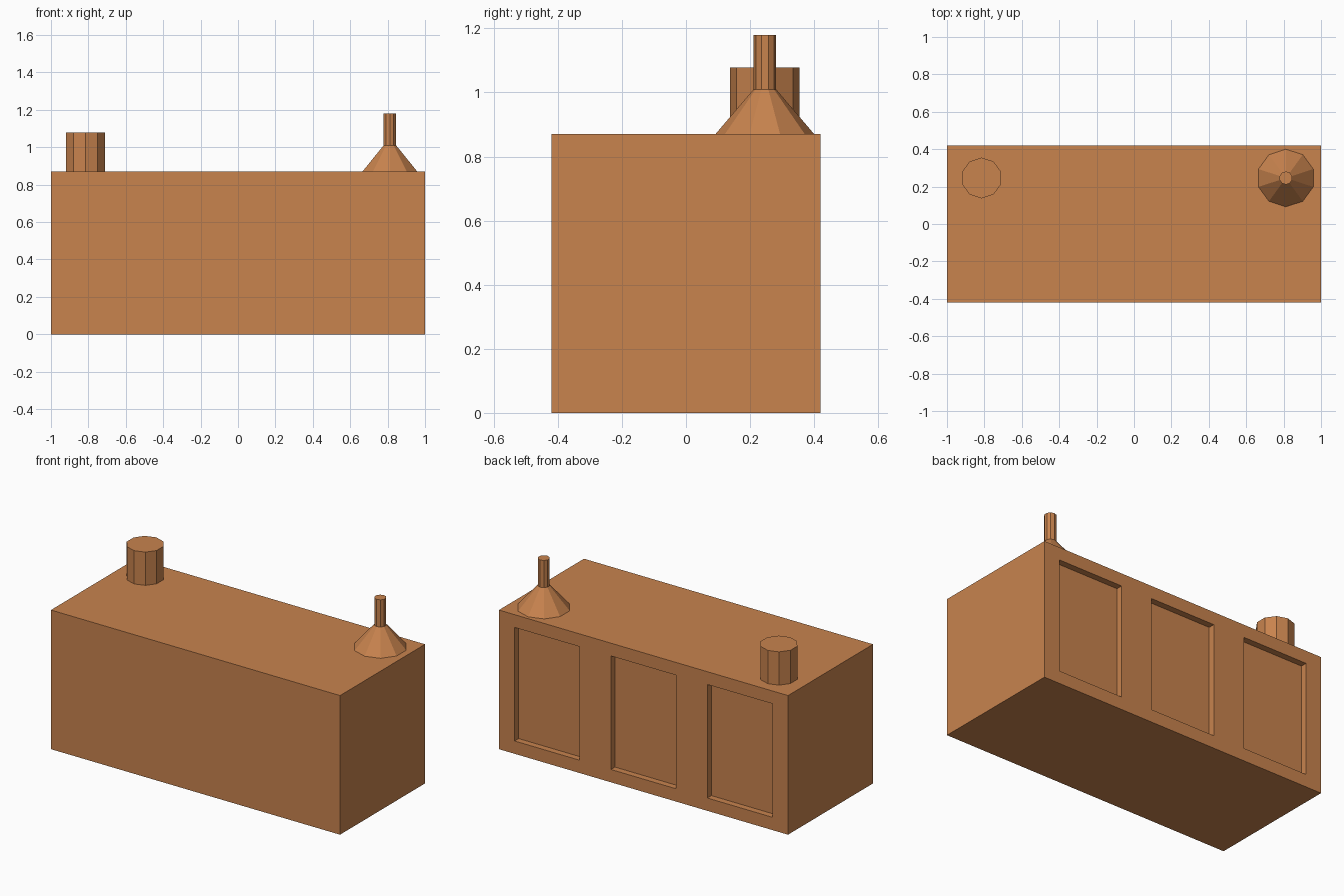
import bpy

if "Cube" in bpy.data.objects:
    bpy.data.objects.remove(bpy.data.objects["Cube"])

copper = bpy.data.materials.new("copper_brown")
copper.diffuse_color = (0.578, 0.227, 0.076, 1)
copper.use_nodes = True
copper.node_tree.nodes["Principled BSDF"].inputs["Base Color"].default_value = copper.diffuse_color

TOP = 0.87      # height of the main block
HALF_Y = 0.42   # half depth of the main block


def finish(name):
    ob = bpy.context.object
    ob.name = name
    ob.data.materials.append(copper)
    return ob


def box(name, lo, hi):
    bpy.ops.mesh.primitive_cube_add(
        size=1, location=[(a + b) / 2 for a, b in zip(lo, hi)])
    ob = bpy.context.object
    ob.scale = [b - a for a, b in zip(lo, hi)]
    bpy.ops.object.transform_apply(location=False, rotation=False, scale=True)
    return finish(name)


def frustum(name, x, r1, r2, z0, z1):
    # ten-sided, with one corner pointing along +y
    bpy.ops.mesh.primitive_cone_add(
        vertices=10, radius1=r1, radius2=r2, depth=z1 - z0,
        location=(x, 0.246, (z0 + z1) / 2))
    return finish(name)


# Main block
body = box("main_block", (-1, -HALF_Y, 0), (1, HALF_Y, TOP))

# Three shallow recessed panels in the back
for i in (-1, 0, 1):
    cx = i * 0.667
    cutter = box(f"panel_cutter_{i + 2}",
                 (cx - 0.225, HALF_Y - 0.04, 0.08),
                 (cx + 0.225, HALF_Y + 0.1, 0.79))
    cutter.hide_render = True
    cutter.hide_set(True)
    cut = body.modifiers.new(f"panel_{i + 2}", 'BOOLEAN')
    cut.operation = 'DIFFERENCE'
    cut.solver = 'EXACT'
    cut.object = cutter

# Short wide stub on the left
frustum("round_stub", -0.815, 0.109, 0.109, TOP, 1.078)

# Funnel and thin pipe on the right
frustum("funnel", 0.812, 0.154, 0.035, TOP, 1.01)
frustum("pipe", 0.812, 0.035, 0.035, 1.01, 1.18)
